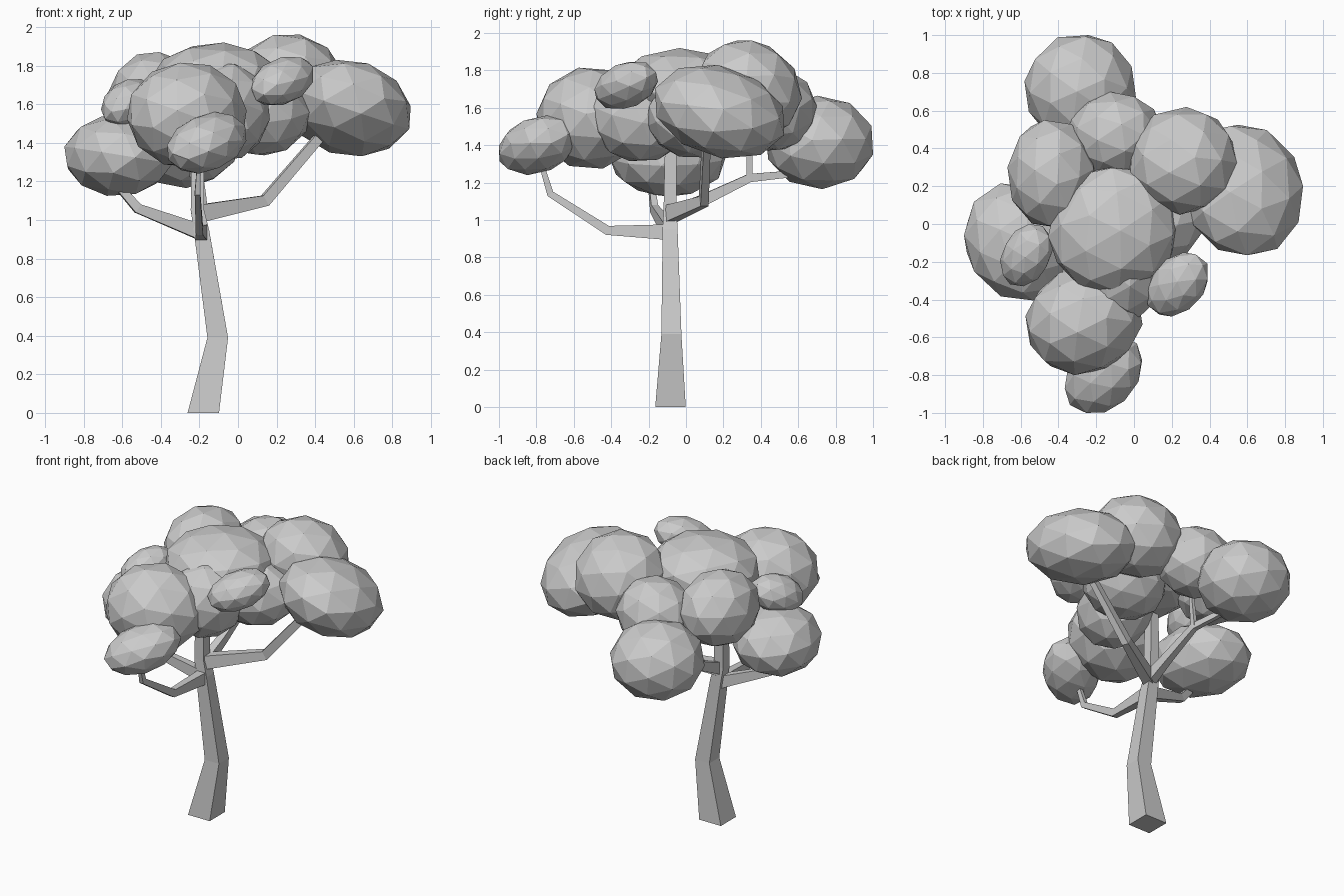
import bpy, bmesh, random
from mathutils import Vector, Euler

if "Cube" in bpy.data.objects:
    bpy.data.objects.remove(bpy.data.objects["Cube"])

random.seed(4)


def link(bm, name):
    bmesh.ops.recalc_face_normals(bm, faces=bm.faces)
    me = bpy.data.meshes.new(name)
    bm.to_mesh(me)
    bm.free()
    bpy.context.collection.objects.link(bpy.data.objects.new(name, me))


def limb(name, path, heading, flat=0.75):
    """Four-sided tapered limb; path holds (x, y, z, width)."""
    bm = bmesh.new()
    pts = [Vector(p[:3]) for p in path]
    side = Vector((heading[1], -heading[0], 0)).normalized()
    rings = []
    for i, p in enumerate(pts):
        t = Vector((0, 0, 0))
        if i > 0:
            t += (p - pts[i - 1]).normalized()
        if i < len(pts) - 1:
            t += (pts[i + 1] - p).normalized()
        if p.z == 0:
            t = Vector((0, 0, 1))
        b = t.cross(side).normalized()
        h = path[i][3] / 2
        rings.append([bm.verts.new(p + side * u * h * flat + b * v * h)
                      for u, v in ((-1, -1), (1, -1), (1, 1), (-1, 1))])
    for r, s in zip(rings, rings[1:]):
        for k in range(4):
            bm.faces.new((r[k], r[(k + 1) % 4], s[(k + 1) % 4], s[k]))
    bm.faces.new(rings[0])
    bm.faces.new(rings[-1])
    link(bm, name)


def clump(name, centre, half, axis=(0, 0, 1), stretch=1.0):
    """Faceted leaf clump, stretched along an axis and fitted to half extents."""
    bm = bmesh.new()
    bmesh.ops.create_icosphere(bm, subdivisions=2, radius=1)
    rot = Euler([random.uniform(0, 6.28) for _ in range(3)]).to_matrix()
    d = Vector(axis).normalized()
    for v in bm.verts:
        v.co = rot @ v.co
        v.co += d * d.dot(v.co) * (stretch - 1)
    ext = [max(abs(v.co[k]) for v in bm.verts) for k in range(3)]
    for v in bm.verts:
        v.co = Vector([centre[k] + v.co[k] * half[k] / ext[k] for k in range(3)])
    link(bm, name)


# Trunk and branches
limb("trunk", [(-.18, -.083, 0, .163), (-.105, -.078, .39, .107),
               (-.19, -.085, .95, .08), (-.21, -.085, 1.05, .07),
               (-.21, -.08, 1.5, .06)], (0, 1), 1)
limb("left_branch", [(-.19, -.085, .935, .08), (-.52, -.17, 1.06, .05),
                     (-.66, -.19, 1.22, .035)], (-1, -.2))
limb("right_branch", [(-.19, -.08, 1.035, .09), (.14, .095, 1.1, .06),
                      (.44, .11, 1.45, .05)], (1, .3))
limb("back_branch", [(-.19, -.08, 1.03, .08), (-.19, .1, 1.11, .06),
                     (-.2, .34, 1.225, .045), (-.27, .7, 1.26, .03)], (-.1, 1))
limb("back_twig", [(-.2, .34, 1.21, .035), (-.17, .34, 1.5, .025)], (0, 1))
limb("front_branch", [(-.19, -.08, .935, .085), (-.2, -.42, .945, .05),
                      (-.21, -.725, 1.14, .038), (-.2, -.78, 1.32, .025)], (0, -1))

# Leaf clumps
clump("leaves_back", (-.285, .715, 1.415), (.295, .285, .25))
clump("leaves_right", (.575, .18, 1.58), (.32, .345, .25), (.3, .5, .8), .75)
clump("leaves_back_right", (.26, .335, 1.7), (.285, .285, .26), (0, 1, -.5), 1.15)
clump("leaves_back_middle", (-.1, .47, 1.59), (.25, .23, .22))
clump("leaves_back_left", (-.435, .265, 1.635), (.235, .285, .235))
clump("leaves_left", (-.62, -.095, 1.335), (.28, .31, .21), (1, -1, 0), 1.12)
clump("leaves_top", (-.11, -.03, 1.705), (.345, .33, .215), (1, .5, 0), 1.06)
clump("leaves_front", (-.265, -.51, 1.545), (.31, .29, .27), (1, .7, 0), 1.08)
clump("leaves_front_middle", (-.06, -.24, 1.565), (.225, .265, .25))
clump("leaves_middle", (.11, .04, 1.55), (.26, .25, .215))

# Small tilted tufts
tilt = (1, .9, .8)
clump("tuft_front", (-.162, -.795, 1.4), (.205, .205, .16), tilt, 1.45)
clump("tuft_right", (.23, -.32, 1.72), (.16, .17, .125), tilt, 1.5)
clump("tuft_left", (-.57, -.165, 1.605), (.14, .165, .125), tilt, 1.4)
